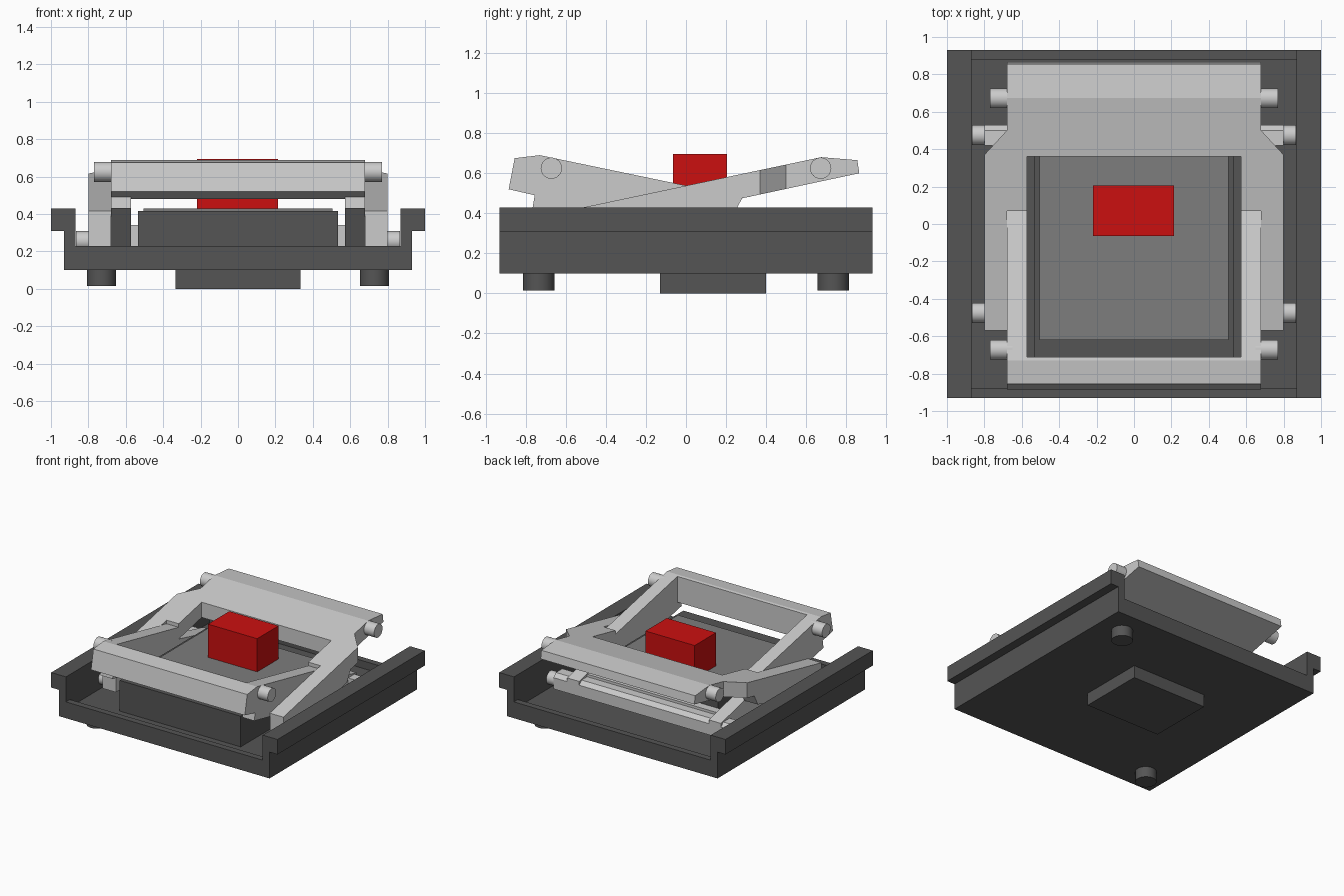
import bpy, bmesh, math
from mathutils import Matrix

cube = bpy.data.objects.get("Cube")
if cube:
    bpy.data.objects.remove(cube, do_unlink=True)


def material(name, rgb):
    m = bpy.data.materials.new(name)
    m.use_nodes = True
    m.diffuse_color = (*rgb, 1)
    m.node_tree.nodes["Principled BSDF"].inputs["Base Color"].default_value = (*rgb, 1)
    return m


DARK = material("dark grey", (0.09, 0.09, 0.09))
MID = material("mid grey", (0.205, 0.205, 0.205))
LIGHT = material("light grey", (0.6, 0.6, 0.6))
RED = material("red", (0.6, 0.005, 0.005))


def finish(bm, name, mat):
    bmesh.ops.recalc_face_normals(bm, faces=bm.faces)
    me = bpy.data.meshes.new(name)
    bm.to_mesh(me)
    bm.free()
    me.materials.append(mat)
    ob = bpy.data.objects.new(name, me)
    bpy.context.collection.objects.link(ob)
    return ob


def loft(name, ring_a, ring_b, mat):
    """Solid between two matching rings of points."""
    bm = bmesh.new()
    a = [bm.verts.new(p) for p in ring_a]
    b = [bm.verts.new(p) for p in ring_b]
    bm.faces.new(a)
    bm.faces.new(b[::-1])
    n = len(a)
    for i in range(n):
        bm.faces.new((a[i], a[(i + 1) % n], b[(i + 1) % n], b[i]))
    return finish(bm, name, mat)


def side_prism(name, x0, x1, profile, mat, profile_end=None):
    """Extrude a (y, z) profile along x; the far end may differ."""
    end = profile_end or profile
    return loft(name, [(x0, y, z) for y, z in profile], [(x1, y, z) for y, z in end], mat)


def box(name, x, y, z, mat):
    return side_prism(name, x[0], x[1], [(y[0], z[0]), (y[1], z[0]), (y[1], z[1]), (y[0], z[1])], mat)


def cylinder(name, centre, radius, length, axis, mat):
    bm = bmesh.new()
    rot = Matrix.Rotation(math.pi / 2, 4, 'Y') if axis == 'X' else Matrix()
    bmesh.ops.create_cone(bm, cap_ends=True, segments=32, radius1=radius, radius2=radius,
                          depth=length, matrix=Matrix.Translation(centre) @ rot)
    ob = finish(bm, name, mat)
    for p in ob.data.polygons:
        p.use_smooth = len(p.vertices) == 4
    return ob


# Base tray: cross-section with overhanging side rails, plus low end lips
FLOOR = 0.17
half = [(0.93, 0.10), (0.93, 0.31), (1.0, 0.31), (1.0, 0.43), (0.87, 0.43), (0.87, FLOOR)]
section = half + [(-x, z) for x, z in reversed(half)]
loft("base_tray", [(x, -0.93, z) for x, z in section], [(x, 0.93, z) for x, z in section], DARK)
for name, y in (("front_lip", (-0.93, -0.88)), ("rear_lip", (0.88, 0.93))):
    box(name, (-0.87, 0.87), y, (FLOOR - 0.02, 0.23), DARK)

# Underside pad and two locating pegs
box("bottom_pad", (-0.333, 0.333), (-0.13, 0.40), (0.0, 0.11), DARK)
for name, s in (("rear_left_peg", 1), ("front_right_peg", -1)):
    cylinder(name, (0.73 * s, 0.735 * s, 0.065), 0.078, 0.10, 'Z', DARK)

# Central housing, cover plate and red stem
box("housing", (-0.535, 0.535), (-0.73, 0.36), (FLOOR - 0.02, 0.415), DARK)
box("cover_plate", (-0.505, 0.505), (-0.62, 0.36), (0.41, 0.43), MID)
box("red_stem", (-0.22, 0.215), (-0.065, 0.205), (0.425, 0.695), RED)


# Top edges of the two crossing frames
def front_top(y):
    return 0.69 - 0.208 * (y + 0.73)


def rear_top(y):
    return 0.68 - 0.211 * (0.675 - y)


def rear_under(y):
    return 0.60 - 0.214 * (0.865 - y)


# Cross members of the frames
side_prism("front_frame_bar", -0.68, 0.68,
           [(-0.885, 0.52), (-0.855, 0.675), (-0.73, 0.69), (-0.71, front_top(-0.71)),
            (-0.71, 0.48), (-0.755, 0.49)], LIGHT)
side_prism("rear_frame_plate", -0.68, 0.68,
           [(0.865, 0.60), (0.855, 0.665), (0.675, 0.68), (0.36, rear_top(0.36)),
            (0.36, rear_under(0.36))], LIGHT)
side_prism("front_frame_foot_bar", -0.80, 0.80,
           [(0.42, 0.20), (0.53, 0.20), (0.53, 0.29), (0.50, 0.32), (0.42, 0.32)], LIGHT)
box("front_frame_cross_rib", (-0.68, 0.68), (0.365, 0.43), (0.20, 0.34), LIGHT)

for side, s in (("left", 1), ("right", -1)):
    # Inner arm of the front frame, stepped down where it passes beneath
    side_prism(side + "_front_frame_arm", 0.573 * s, 0.68 * s,
               [(-0.755, 0.49), (-0.73, 0.69), (0.07, front_top(0.07)), (0.07, 0.43),
                (0.53, 0.32), (0.53, 0.20), (0.40, 0.19), (-0.765, 0.43)], LIGHT)
    # Inner shoulder of the rear frame
    side_prism(side + "_rear_frame_shoulder", 0.573 * s, 0.68 * s,
               [(0.07, rear_top(0.07)), (0.36, rear_top(0.36)),
                (0.36, rear_under(0.36)), (0.07, rear_under(0.07))], LIGHT)
    # Deep outer arm of the rear frame with a slanted rear end
    arm = [(-0.57, rear_top(-0.57)), (-0.57, 0.22), (-0.50, 0.22), (0.235, 0.39), (0.28, 0.475)]
    inner, outer = [arm + [(y, rear_under(y)), (y, rear_top(y))] for y in (0.50, 0.37)]
    side_prism(side + "_rear_frame_arm", 0.68 * s, 0.80 * s, inner, LIGHT, outer)
    # Pivot pins, upper then lower
    for end, e in (("front", -1), ("rear", 1)):
        cylinder(f"{side}_{end}_upper_pin", (0.71 * s, 0.672 * e, 0.625), 0.053, 0.12, 'X', LIGHT)
        cylinder(f"{side}_{end}_lower_pin", (0.815 * s, 0.475 * e, 0.255), 0.053, 0.10, 'X', LIGHT)
